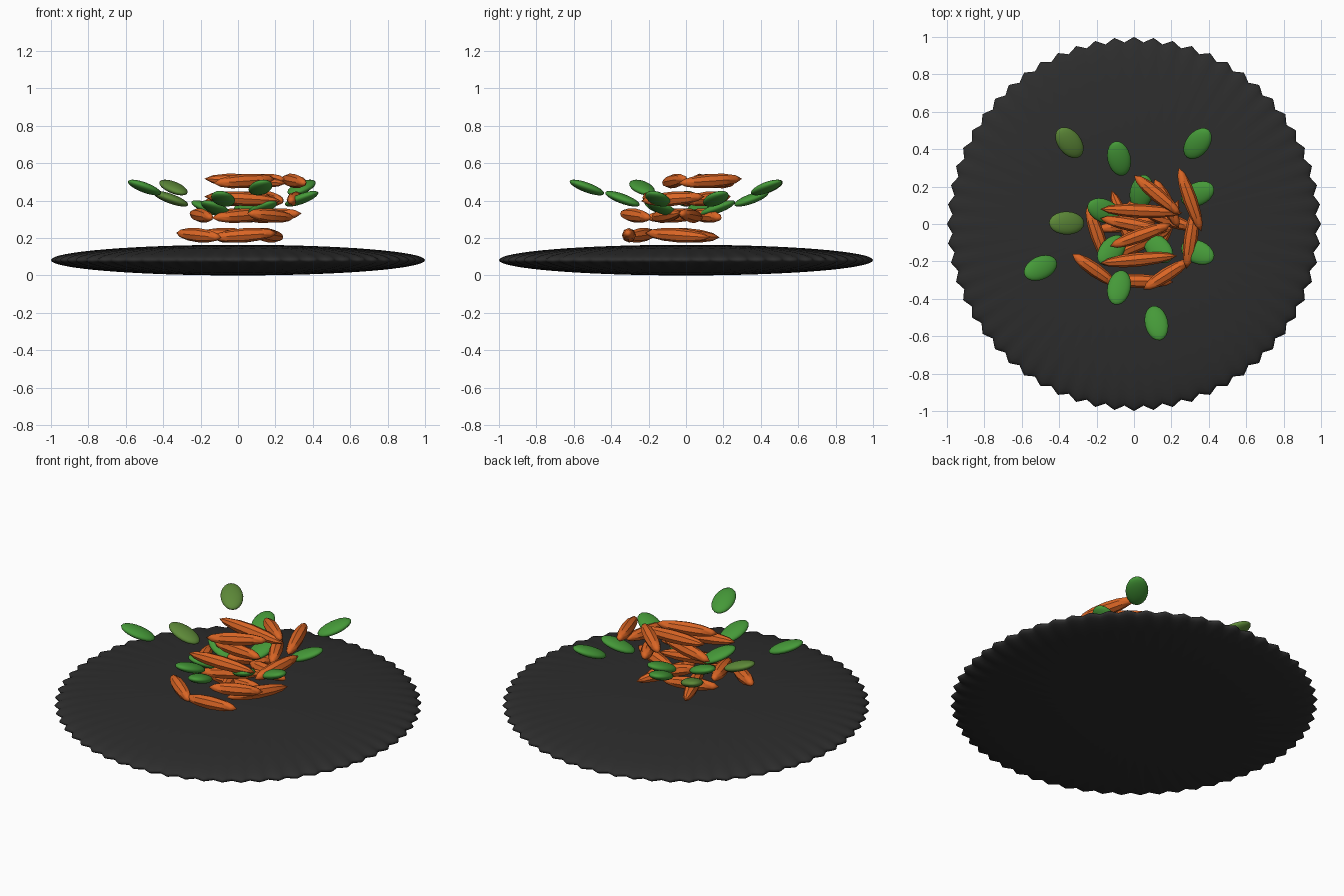
import bpy, bmesh, math
from mathutils import Vector, Matrix

if "Cube" in bpy.data.objects:
    bpy.data.objects.remove(bpy.data.objects["Cube"], do_unlink=True)


def material(name, r, g, b):
    m = bpy.data.materials.new(name)
    m.use_nodes = True
    m.diffuse_color = (r, g, b, 1)
    bsdf = m.node_tree.nodes["Principled BSDF"]
    bsdf.inputs["Base Color"].default_value = (r, g, b, 1)
    bsdf.inputs["Roughness"].default_value = 0.7
    return m


CHARCOAL = material("charcoal", 0.026, 0.026, 0.026)
ORANGE = material("carrot orange", 0.70, 0.13, 0.018)
GREEN = material("leaf green", 0.06, 0.32, 0.04)
OLIVE = material("olive green", 0.11, 0.25, 0.04)


def finish(bm, name, mat, angle):
    bmesh.ops.recalc_face_normals(bm, faces=bm.faces)
    mesh = bpy.data.meshes.new(name)
    bm.to_mesh(mesh)
    bm.free()
    mesh.materials.append(mat)
    obj = bpy.data.objects.new(name, mesh)
    bpy.context.collection.objects.link(obj)
    bpy.ops.object.select_all(action="DESELECT")
    obj.select_set(True)
    bpy.context.view_layer.objects.active = obj
    bpy.ops.object.shade_smooth_by_angle(angle=math.radians(angle))
    return obj


# Plate: flattened sphere with a fluted rim
TEETH, HALF = 60, 0.082
bm = bmesh.new()
bmesh.ops.create_uvsphere(bm, u_segments=TEETH * 4, v_segments=32, radius=1)
for v in bm.verts:
    r = math.hypot(v.co.x, v.co.y)
    wave = math.cos(TEETH * math.atan2(v.co.y, v.co.x))
    s = 1 - 0.014 * r * r * (1 - wave)
    v.co = (v.co.x * s, v.co.y * s, HALF + v.co.z * HALF)
finish(bm, "plate", CHARCOAL, 60)


# Carrots: tapered spindles laid between two points
PROFILE = [(0.1, 0.021), (0.28, 0.034), (0.5, 0.038), (0.74, 0.032), (0.9, 0.02)]


def carrot(name, x0, y0, x1, y1, z0, z1):
    a, b = Vector((x0, y0, z0)), Vector((x1, y1, z1))
    turn = (b - a).to_track_quat("Z", "Y")
    bm = bmesh.new()
    rings = []
    for t, r in PROFILE:
        centre = a.lerp(b, t)
        rings.append([bm.verts.new(centre + turn @ Vector(
            (r * math.cos(k * math.tau / 8), r * math.sin(k * math.tau / 8), 0)))
            for k in range(8)])
    start, end = bm.verts.new(a), bm.verts.new(b)
    for k in range(8):
        n = (k + 1) % 8
        bm.faces.new((start, rings[0][n], rings[0][k]))
        bm.faces.new((end, rings[-1][k], rings[-1][n]))
        for low, high in zip(rings, rings[1:]):
            bm.faces.new((low[k], low[n], high[n], high[k]))
    finish(bm, name, ORANGE, 40)


# Carrot layers: height, then the two ends of each carrot
LAYERS = [
    (0.215, [(-.33, -.16, -.09, -.33), (-.14, -.30, .21, -.31),
             (.08, -.22, .24, .13), (-.12, .18, .02, -.18),
             (-.2, -.03, .14, .03)]),
    (0.32, [(-.25, .10, -.14, -.22), (-.14, -.18, .2, -.03),
            (.05, -.35, .3, -.19), (.02, .08, .34, -.03),
            (-.1, .02, .13, .19)]),
    (0.41, [(-.18, -.21, .23, -.17), (.28, -.24, .33, .1),
            (.11, .24, .24, -.02), (-.18, .03, .18, -.04)]),
    (0.505, [(-.18, .08, .26, .06), (-.13, -.12, .2, 0),
             (.24, .3, .36, -.04), (0, .26, .25, .05)]),
]
for level, (z, carrots) in enumerate(LAYERS):
    for i, ends in enumerate(carrots):
        tilt = 0.012 * (1 if i % 2 else -1)
        carrot(f"carrot_{level + 1}_{i + 1}", *ends, z - tilt, z + tilt)


# Leaves: flat ovals pointing outwards and tipped up at the outer end
def leaf(name, x, y, z, mat):
    bm = bmesh.new()
    bmesh.ops.create_uvsphere(bm, u_segments=20, v_segments=12, radius=1)
    place = (Matrix.Translation((x, y, z))
             @ Matrix.Rotation(math.atan2(y, x), 4, "Z")
             @ Matrix.Rotation(math.radians(-20), 4, "Y")
             @ Matrix.Diagonal((0.1, 0.062, 0.026, 1)))
    bmesh.ops.transform(bm, matrix=place, verts=bm.verts)
    finish(bm, name, mat, 60)


RINGS = [
    (0.36, [(-.16, .07), (-.12, -.14), (.04, .17), (.13, -.13)]),
    (0.41, [(-.08, .35), (.34, .16), (.34, -.15), (-.08, -.34), (-.36, .005)]),
    (0.47, [(.34, .43), (-.5, -.235), (.12, -.53), (-.345, .435)]),
]
for level, (z, spots) in enumerate(RINGS):
    for i, (x, y) in enumerate(spots):
        olive = level > 0 and i == len(spots) - 1
        leaf(f"leaf_{level + 1}_{i + 1}", x, y, z, OLIVE if olive else GREEN)
